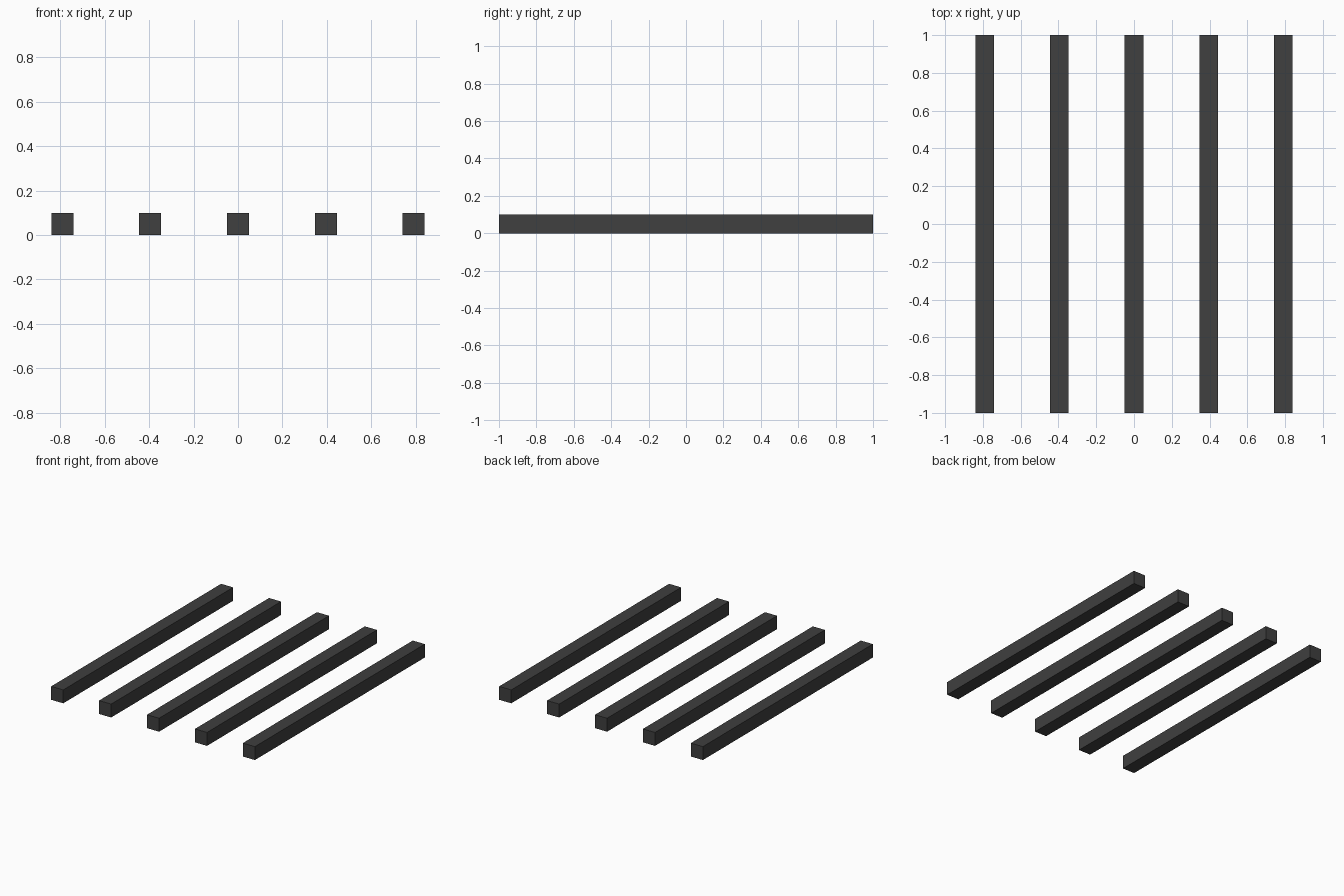
import bpy

if "Cube" in bpy.data.objects:
    bpy.data.objects.remove(bpy.data.objects["Cube"])

WIDTH, LENGTH, HEIGHT = 0.099, 2.0, 0.1
SPACING = 0.395

dark = bpy.data.materials.new("dark_grey")
dark.diffuse_color = (0.05, 0.05, 0.05, 1)
dark.use_nodes = True
dark.node_tree.nodes["Principled BSDF"].inputs["Base Color"].default_value = dark.diffuse_color

# Five parallel square bars running front to back
for i in range(5):
    bpy.ops.mesh.primitive_cube_add(size=1, location=((i - 2) * SPACING, 0, HEIGHT / 2))
    bar = bpy.context.object
    bar.name = f"bar_{i + 1}"
    bar.scale = (WIDTH, LENGTH, HEIGHT)
    bpy.ops.object.transform_apply(location=False, rotation=False, scale=True)
    bar.data.materials.append(dark)
